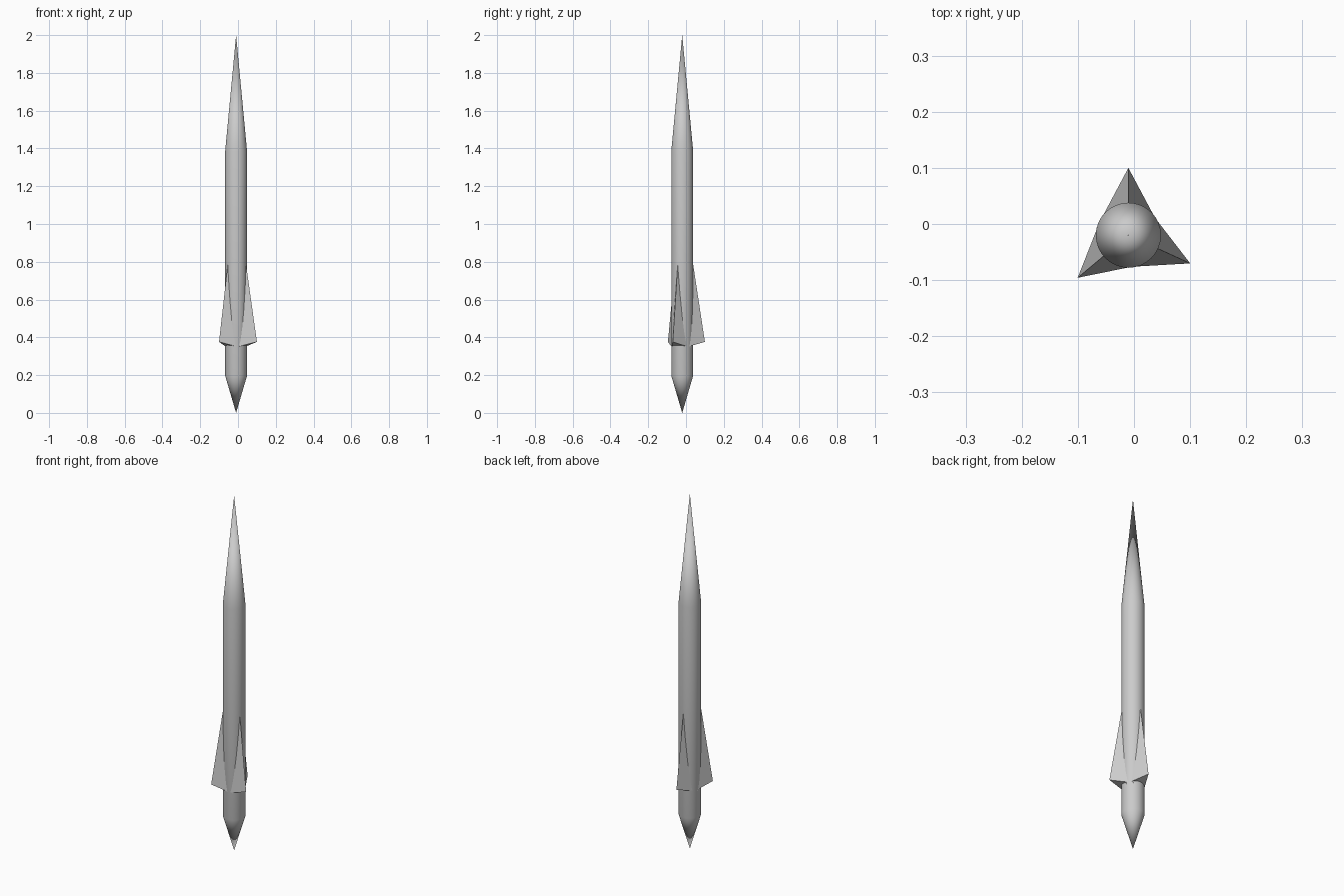
import bpy, math
from mathutils import Matrix, Vector

if "Cube" in bpy.data.objects:
    bpy.data.objects.remove(bpy.data.objects["Cube"])

AXIS = Vector((-0.01, -0.02, 0))   # body axis position
R = 0.058                          # body radius
SEGS = 32


def make_object(name, verts, faces, smooth=False):
    mesh = bpy.data.meshes.new(name)
    mesh.from_pydata(verts, [], faces)
    mesh.update()
    obj = bpy.data.objects.new(name, mesh)
    bpy.context.collection.objects.link(obj)
    if smooth:
        mesh.shade_smooth()
    return obj


# Body: pointed tail, straight tube and long nose cone as one lathed form
rings = [0.197, 1.385]
verts = [AXIS.copy()]
for z in rings:
    for i in range(SEGS):
        a = 2 * math.pi * i / SEGS
        verts.append(AXIS + Vector((R * math.cos(a), R * math.sin(a), z)))
verts.append(AXIS + Vector((0, 0, 2.0)))
top = len(verts) - 1
faces = []
for i in range(SEGS):
    j = (i + 1) % SEGS
    lo_i, lo_j = 1 + i, 1 + j
    hi_i, hi_j = lo_i + SEGS, lo_j + SEGS
    faces += [(0, lo_j, lo_i), (lo_i, lo_j, hi_j, hi_i), (hi_i, hi_j, top)]
make_object("body", verts, faces, smooth=True)


# Fins: flat-faced wedges, ridge running from the body out to a low tip
def fin(name, angle, reach):
    local = [(R, 0, 0.785), (reach, 0, 0.376),
             (0.013, 0.057, 0.345), (0.013, -0.057, 0.345)]
    place = Matrix.Translation(AXIS) @ Matrix.Rotation(math.radians(angle), 4, 'Z')
    make_object(name, [place @ Vector(p) for p in local],
                [(0, 1, 2), (0, 3, 1), (1, 3, 2), (0, 2, 3)])


for name, angle, reach in (("back_fin", 90, 0.120),
                           ("right_fin", -24.5, 0.121),
                           ("left_fin", 220, 0.118)):
    fin(name, angle, reach)
